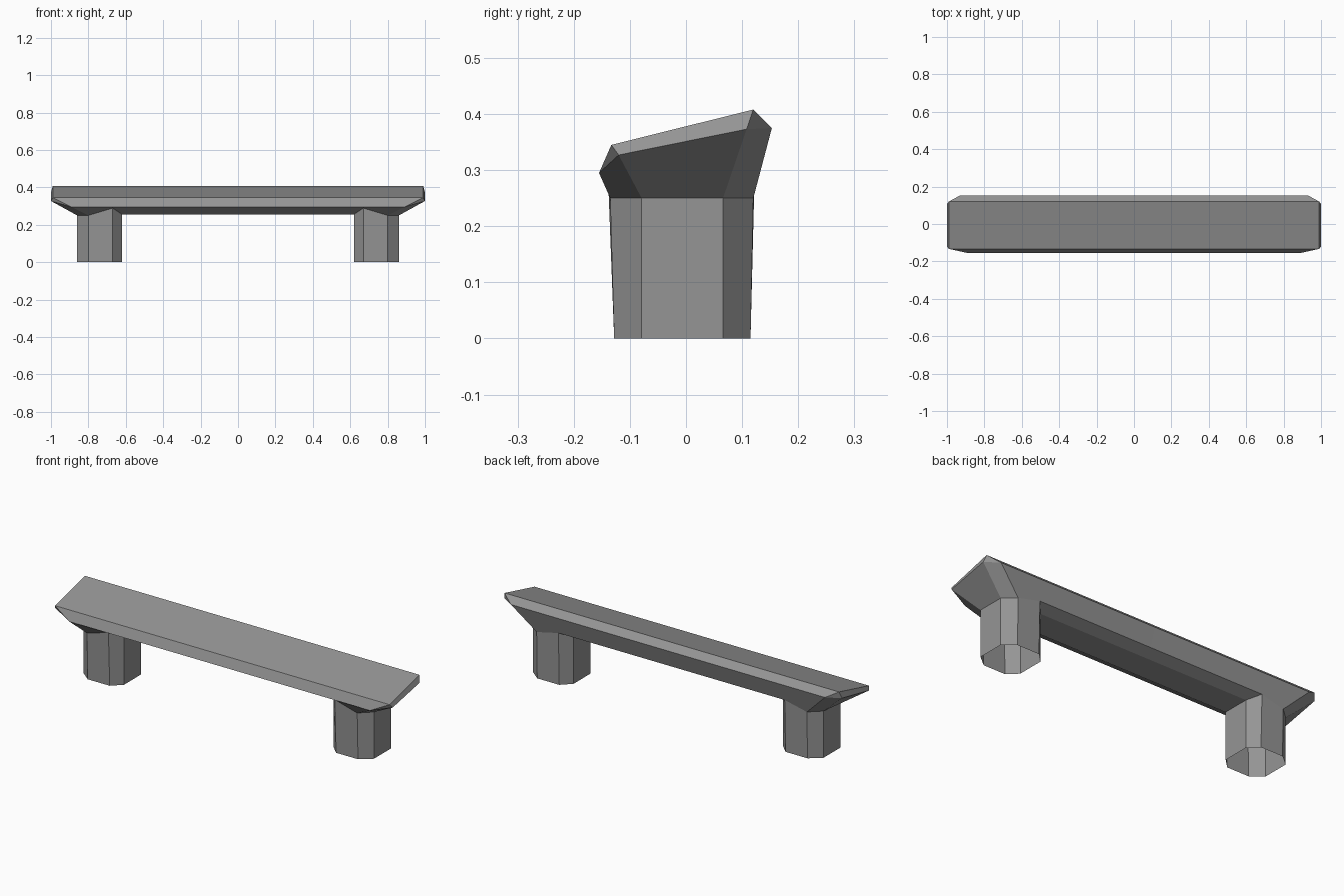
import bpy
import bmesh

cube = bpy.data.objects.get("Cube")
if cube:
    bpy.data.objects.remove(cube)

# Stone colour
stone = bpy.data.materials.new("stone_grey")
stone.use_nodes = True
colour = (0.3, 0.3, 0.3, 1)
stone.diffuse_color = colour
bsdf = stone.node_tree.nodes["Principled BSDF"]
bsdf.inputs["Base Color"].default_value = colour
bsdf.inputs["Roughness"].default_value = 0.9

# Corners on the +x side: slab rim, end facets, underside
P = {
    "top_front": (0.99, -0.133, 0.345),
    "top_back": (0.99, 0.12, 0.408),
    "end_front": (1.0, -0.12, 0.327),
    "end_back": (1.0, 0.108, 0.373),
    "rim_front": (0.89, -0.155, 0.295),
    "rim_back": (0.93, 0.153, 0.375),
}
# Leg top outline, in order around the chamfered post
LEG = {
    "leg_front_out": (0.80, -0.135, 0.25),
    "leg_out_front": (0.86, -0.079, 0.25),
    "leg_out_back": (0.86, 0.066, 0.25),
    "leg_back_out": (0.80, 0.12, 0.25),
    "leg_back_in": (0.67, 0.122, 0.28),
    "leg_in_back": (0.62, 0.066, 0.255),
    "leg_in_front": (0.62, -0.079, 0.255),
    "leg_front_in": (0.67, -0.139, 0.289),
}
P.update(LEG)


def mirrored_object(name, faces):
    """Builds the +x half from corner loops and mirrors it across x."""
    bm = bmesh.new()
    for loop in faces:
        bm.faces.new([bm.verts.new(co) for co in loop])
    bmesh.ops.remove_doubles(bm, verts=bm.verts, dist=0.0005)
    bmesh.ops.recalc_face_normals(bm, faces=bm.faces)
    mesh = bpy.data.meshes.new(name)
    bm.to_mesh(mesh)
    bm.free()
    mesh.materials.append(stone)
    obj = bpy.data.objects.new(name, mesh)
    bpy.context.collection.objects.link(obj)
    mod = obj.modifiers.new("mirror", "MIRROR")
    mod.use_clip = True
    return obj


def mid(key):
    return (0, P[key][1], P[key][2])


def span(a, b, *via):
    """Long strip from edge a-b to the centre, with optional corners between."""
    return [mid(a), P[a], *[P[k] for k in via], P[b], mid(b)]


# Slab: long strips, then the faceted end flaring up from the leg
slab = [
    span("top_front", "top_back"),
    span("rim_front", "top_front"),
    span("top_back", "rim_back"),
    span("leg_front_in", "rim_front", "leg_front_out"),
    span("rim_back", "leg_back_in", "leg_back_out"),
    span("leg_in_front", "leg_front_in"),
    span("leg_in_back", "leg_in_front"),
    span("leg_back_in", "leg_in_back"),
]
ends = [
    ("top_front", "end_front", "end_back", "top_back"),
    ("end_front", "leg_out_front", "leg_out_back", "end_back"),
    ("rim_front", "leg_front_out", "leg_out_front", "end_front"),
    ("top_front", "rim_front", "end_front"),
    ("top_back", "end_back", "rim_back"),
    ("rim_back", "end_back", "leg_out_back", "leg_back_out"),
]
slab += [[P[k] for k in f] for f in ends]
mirrored_object("seat_slab", slab)

# Legs: open chamfered posts, slightly narrower front to back at the floor
ring = list(LEG.values())
foot_y = {-0.135: -0.128, -0.139: -0.128, 0.12: 0.115, 0.122: 0.115}
foot = [(x, foot_y.get(y, y), 0) for x, y, z in ring]
walls = []
for i in range(len(ring)):
    j = (i + 1) % len(ring)
    walls.append([foot[i], foot[j], ring[j], ring[i]])
mirrored_object("legs", walls)
